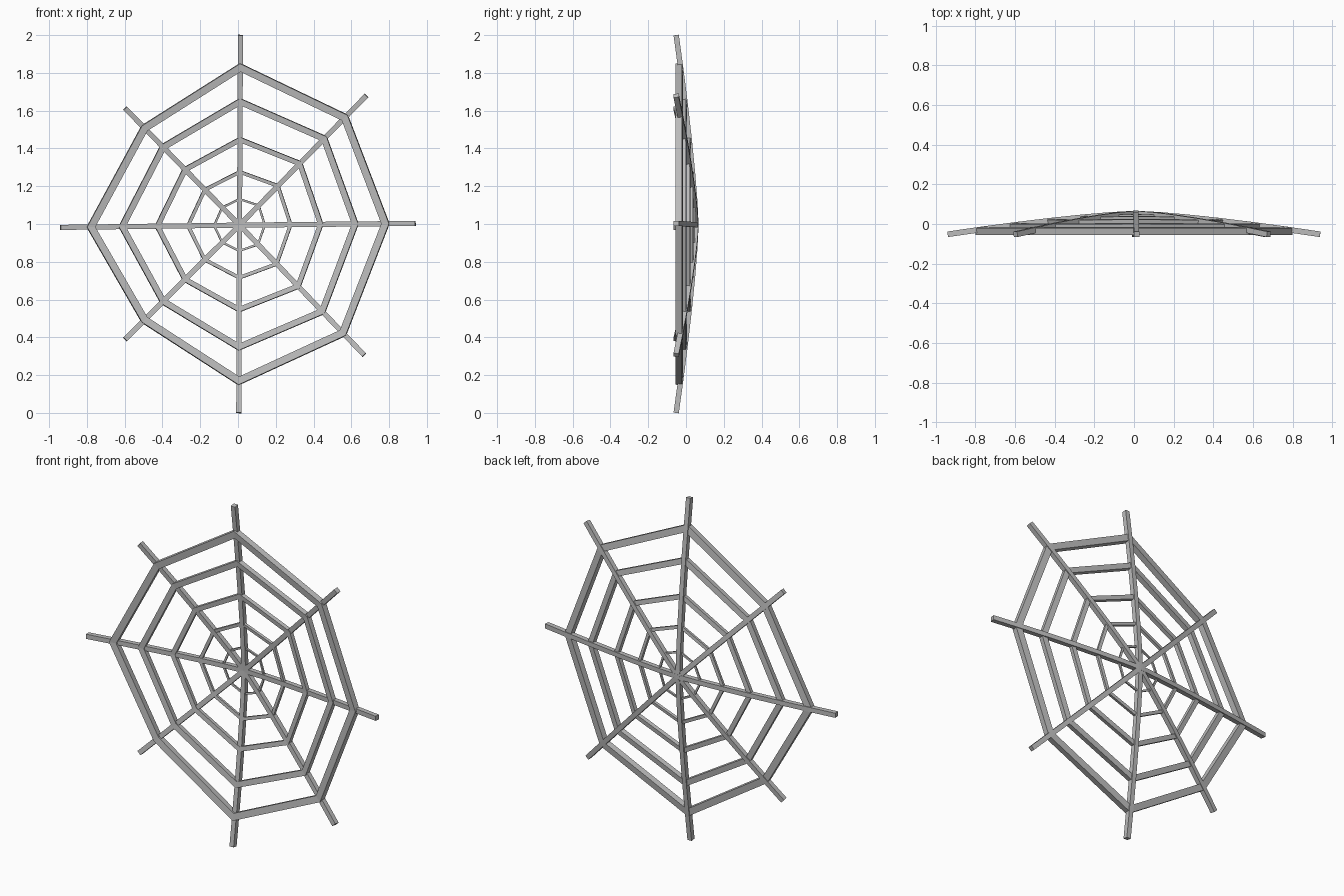
import bpy, bmesh
from mathutils import Vector

cube = bpy.data.objects.get("Cube")
if cube:
    bpy.data.objects.remove(cube)

# One plain silk colour
silk = bpy.data.materials.new("silk grey")
silk.use_nodes = True
colour = (0.5, 0.5, 0.5, 1)
silk.diffuse_color = colour
silk.node_tree.nodes["Principled BSDF"].inputs["Base Color"].default_value = colour

HUB = Vector((0.008, 0, 0.994))
DEPTH_AXIS = Vector((0, 1, 0))
RING_SLOPE = 0.12

# Spoke tips (x, z) clockwise from the top, and how far inner rings bulge there
TIPS = [(0.013, 2.0, 0), (0.68, 1.68, 0.15), (0.939, 1.003, 0.07), (0.668, 0.306, 0.12),
        (0.004, 0.0, 0), (-0.598, 0.389, 0.15), (-0.94, 0.982, 0.05), (-0.598, 1.613, 0.15)]
# Rings: fraction of spoke length, strand thickness
RINGS = [(0.137, 0.011), (0.28, 0.018), (0.45, 0.026), (0.65, 0.032), (0.83, 0.038)]


def web_point(tip, f):
    """Point at fraction f along a spoke of the shallow dome."""
    p = HUB.lerp(Vector((tip[0], 0, tip[1])), f)
    p.y = 0.053 - 0.105 * f ** 1.35
    return p


def ring_corner(tip, f, size):
    """Ring corner on a spoke, sitting slightly forward of it."""
    f += tip[2] * f * (RINGS[-1][0] - f)
    return web_point(tip, f) - DEPTH_AXIS * 0.18 * size


def strand(name, points, width, depth, closed=False):
    """Sweep a mitred rectangular section along a path."""
    bm = bmesh.new()
    n = len(points)
    sections = []
    for i, p in enumerate(points):
        before = p - points[i - 1] if closed or i > 0 else points[1] - p
        after = points[(i + 1) % n] - p if closed or i < n - 1 else before
        before, after = before.normalized(), after.normalized()
        tangent = (before + after).normalized()
        side = tangent.cross(DEPTH_AXIS).normalized()
        if closed:  # tilt ring strands with the dome and mitre the corners
            side -= DEPTH_AXIS * RING_SLOPE
        up = side.cross(tangent).normalized()
        w = side * width / 2 * (1 / tangent.dot(after) if closed else 1)
        d = up * depth / 2
        sections.append([bm.verts.new(p + a * w + b * d)
                         for a, b in ((-1, -1), (1, -1), (1, 1), (-1, 1))])
    for i in range(n if closed else n - 1):
        s, e = sections[i], sections[(i + 1) % n]
        for k in range(4):
            j = (k + 1) % 4
            bm.faces.new((s[k], s[j], e[j], e[k]))
    if not closed:
        bm.faces.new(sections[0])
        bm.faces.new(sections[-1])
    bmesh.ops.recalc_face_normals(bm, faces=bm.faces)
    mesh = bpy.data.meshes.new(name)
    bm.to_mesh(mesh)
    bm.free()
    mesh.materials.append(silk)
    bpy.context.collection.objects.link(bpy.data.objects.new(name, mesh))


# Spokes bend back towards the hub at every ring
stops = [0] + [f for f, _ in RINGS] + [1]
for i, tip in enumerate(TIPS):
    strand(f"spoke_{i + 1}", [web_point(tip, f) for f in stops], 0.027, 0.028)

# Rings thicken outwards
for i, (f, size) in enumerate(RINGS):
    corners = [ring_corner(tip, f, size) for tip in TIPS]
    strand(f"ring_{i + 1}", corners, size, size * 0.9, closed=True)
